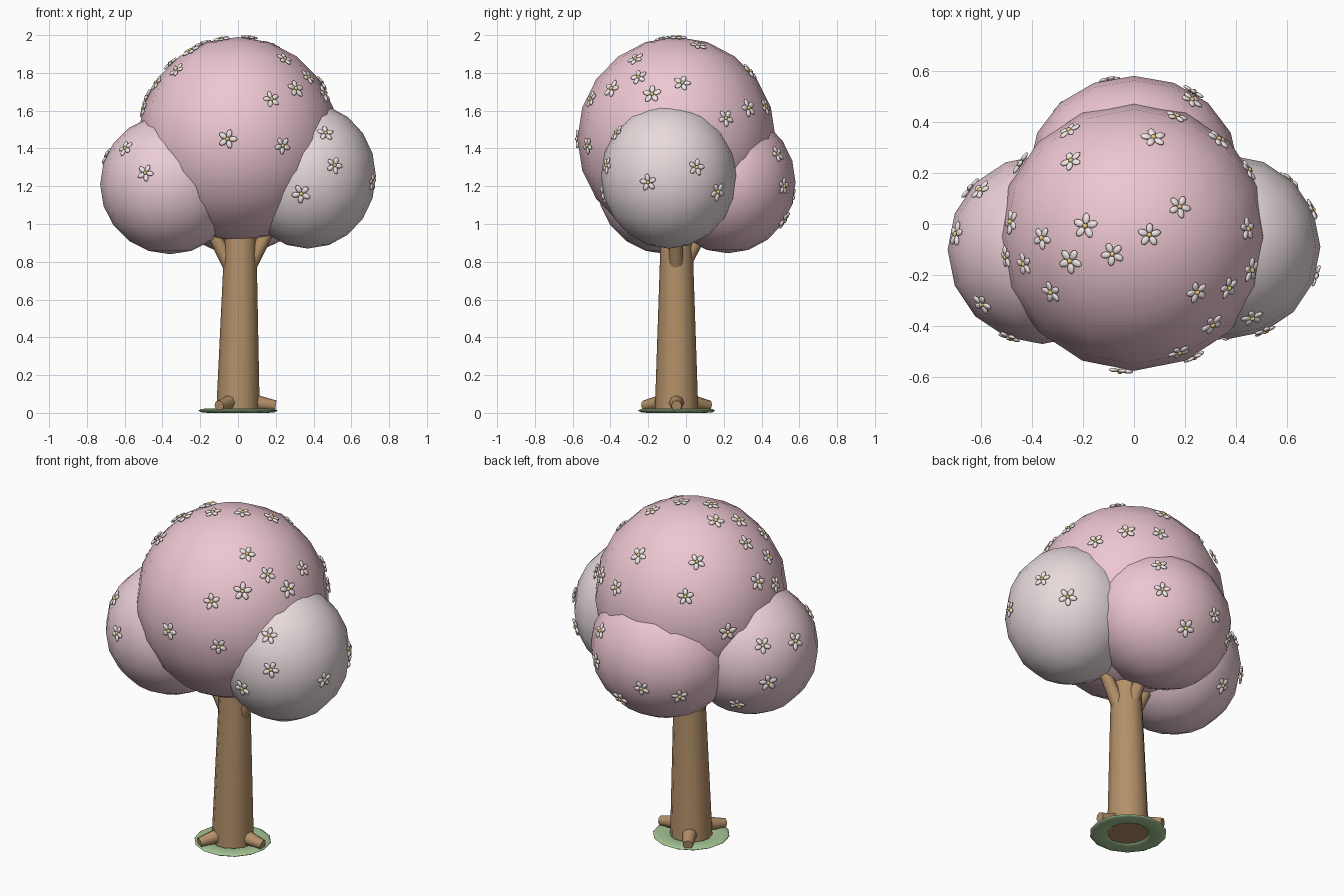
import bpy, bmesh, math
from mathutils import Vector, Matrix

if "Cube" in bpy.data.objects:
    bpy.data.objects.remove(bpy.data.objects["Cube"])


def mat(name, rgb):
    m = bpy.data.materials.new(name)
    m.diffuse_color = (*rgb, 1)
    m.use_nodes = True
    m.node_tree.nodes["Principled BSDF"].inputs["Base Color"].default_value = m.diffuse_color
    return m


BARK = mat("bark", (0.45, 0.28, 0.14))
GRASS = mat("grass", (0.38, 0.56, 0.30))
PETAL = mat("petal", (0.88, 0.80, 0.78))
YOLK = mat("flower_centre", (0.85, 0.62, 0.20))


def finish(bm, name, mats, smooth=180):
    me = bpy.data.meshes.new(name)
    bm.to_mesh(me)
    bm.free()
    for m in mats:
        me.materials.append(m)
    ob = bpy.data.objects.new(name, me)
    bpy.context.collection.objects.link(ob)
    bpy.ops.object.select_all(action='DESELECT')
    ob.select_set(True)
    bpy.context.view_layer.objects.active = ob
    bpy.ops.object.shade_smooth_by_angle(angle=math.radians(smooth))
    return ob


def limb(name, a, b, r1, r2, sides=8):
    """Tapered cylinder running from a to b."""
    a, b = Vector(a), Vector(b)
    d = b - a
    bm = bmesh.new()
    rot = d.to_track_quat('Z', 'Y').to_matrix().to_4x4()
    bmesh.ops.create_cone(bm, cap_ends=True, segments=sides, radius1=r1, radius2=r2,
                          depth=d.length, matrix=Matrix.Translation((a + b) / 2) @ rot)
    return finish(bm, name, [BARK], 50)


# Trunk, leaning very slightly
CY = -0.05
limb("trunk", (0, CY, 0.01), (0.015, CY, 1.05), 0.115, 0.08, 12)

# Three roots spread evenly around the base
for i in range(3):
    a = math.radians(120 * i)
    c, s = math.cos(a), math.sin(a)
    limb(f"root_{i + 1}", (0.06 * c, CY + 0.06 * s, 0.06),
         (0.2 * c, CY + 0.2 * s, 0.038), 0.045, 0.028)

# Three branches reaching into the side and back clumps
limb("branch_left", (-0.02, CY, 0.74), (-0.17, CY - 0.01, 1.02), 0.042, 0.03)
limb("branch_right", (0.04, CY, 0.74), (0.2, CY - 0.01, 1.04), 0.042, 0.03)
limb("branch_back", (0.01, CY + 0.01, 0.74), (0.01, 0.12, 1.02), 0.042, 0.03)

# Grass ring: flattened torus
bpy.ops.mesh.primitive_torus_add(major_radius=0.16, minor_radius=0.05, major_segments=14,
                                 minor_segments=8, location=(0, CY, 0.012))
ring = bpy.context.object
ring.name = "grass_ring"
ring.scale.z = 0.24
ring.data.materials.append(GRASS)
bpy.ops.object.shade_smooth()

# Leaf clumps: centre, radii, colour
CLUMPS = {
    "main": ((0, -0.05, 1.45), (0.53, 0.525, 0.54), (0.85, 0.57, 0.64)),
    "left": ((-0.36, -0.10, 1.21), (0.37, 0.37, 0.37), (0.83, 0.61, 0.67)),
    "right": ((0.37, -0.09, 1.255), (0.36, 0.36, 0.385), (0.80, 0.70, 0.71)),
    "back": ((0, 0.22, 1.22), (0.41, 0.36, 0.375), (0.85, 0.57, 0.64)),
}
for key, (c, r, col) in CLUMPS.items():
    bm = bmesh.new()
    bmesh.ops.create_uvsphere(bm, u_segments=16, v_segments=10, radius=1,
                              matrix=Matrix.Translation(c) @ Matrix.Diagonal((*r, 1)))
    finish(bm, f"leaf_clump_{key}", [mat(f"leaves_{key}", col)])

# Blossom positions: clump, missing axis and its side, then the two other coordinates
BLOSSOMS = [
    ("main", 1, -1, [(-.055, 1.45), (.235, 1.415), (.177, 1.66), (.305, 1.715)]),
    ("main", 0, 1, [(-.267, 1.873), (-.25, 1.777), (-.18, 1.687), (-.02, 1.745),
                    (.21, 1.56), (.33, 1.613)]),
    ("main", 2, 1, [(.178, .067), (.06, -.043), (-.19, -.008), (-.084, -.118),
                    (-.359, -.055), (-.249, -.145), (-.43, -.157), (-.324, -.267),
                    (-.48, .008), (-.245, .247), (-.253, .365), (.076, .337),
                    (.167, .42), (-.5, -.13)]),
    ("main", 2, -1, [(-.45, .243)]),
    ("left", 1, -1, [(-.49, 1.27), (-.595, 1.40)]),
    ("left", 1, 1, [(-.64, 1.16), (-.468, 1.005), (-.60, 1.37)]),
    ("left", 2, 1, [(-.695, -.04)]),
    ("right", 1, -1, [(.463, 1.48), (.51, 1.31), (.335, 1.16)]),
    ("right", 0, 1, [(-.20, 1.22), (.055, 1.30), (.167, 1.17)]),
    ("back", 0, 1, [(.484, 1.37), (.516, 1.20)]),
    ("back", 1, 1, [(.07, 1.02), (-.10, 1.144), (-.28, 1.105)]),
]


def blossom(bm, p, n, spin, size):
    """Five oval petals round a small bead, lying on the surface."""
    frame = Matrix.Translation(p) @ n.to_track_quat('Z', 'Y').to_matrix().to_4x4()
    frame = frame @ Matrix.Rotation(spin, 4, 'Z') @ Matrix.Scale(size, 4)
    for k in range(5):
        m = (frame @ Matrix.Rotation(math.tau * k / 5, 4, 'Z')
             @ Matrix.Translation((0.028, 0, 0.002)) @ Matrix.Diagonal((0.022, 0.0145, 0.008, 1)))
        bmesh.ops.create_uvsphere(bm, u_segments=8, v_segments=6, radius=1, matrix=m)
    old = set(bm.faces)
    bmesh.ops.create_uvsphere(bm, u_segments=8, v_segments=6, radius=0.011,
                              matrix=frame @ Matrix.Translation((0, 0, 0.004)))
    for f in bm.faces:
        if f not in old:
            f.material_index = 1


count = 0
meshes = {key: bmesh.new() for key in CLUMPS}
for key, axis, side, spots in BLOSSOMS:
    c, r, _ = CLUMPS[key]
    others = [i for i in range(3) if i != axis]
    for spot in spots:
        u = Vector((0, 0, 0))
        for i, v in zip(others, spot):
            u[i] = (v - c[i]) / r[i]
        u[axis] = side * math.sqrt(max(0, 1 - u.length_squared))
        u.normalize()
        p = Vector(c[i] + u[i] * r[i] for i in range(3))
        n = Vector(u[i] / r[i] for i in range(3)).normalized()
        blossom(meshes[key], p, n, count * 0.9, 0.95 + 0.1 * (count % 3 == 0))
        count += 1
for key, bm in meshes.items():
    finish(bm, f"blossoms_{key}", [PETAL, YOLK])
